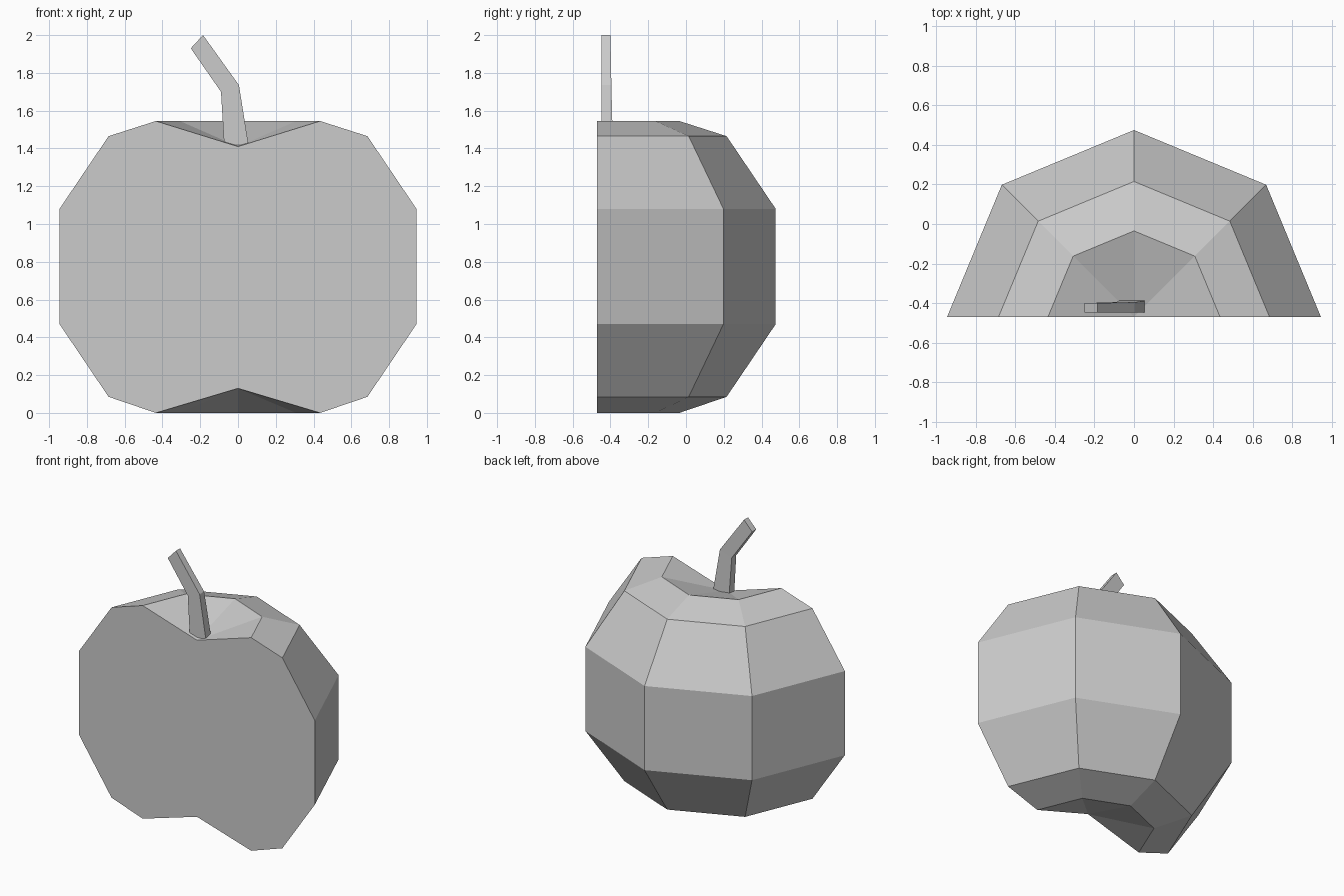
import bpy
import bmesh
from math import pi, cos, sin

cube = bpy.data.objects.get("Cube")
if cube:
    bpy.data.objects.remove(cube, do_unlink=True)

grey = bpy.data.materials.new("plain_grey")
grey.use_nodes = True
colour = (0.6, 0.6, 0.6, 1)
grey.diffuse_color = colour
grey.node_tree.nodes["Principled BSDF"].inputs["Base Color"].default_value = colour


def finish(name, bm):
    bmesh.ops.recalc_face_normals(bm, faces=bm.faces[:])
    mesh = bpy.data.meshes.new(name)
    bm.to_mesh(mesh)
    bm.free()
    mesh.materials.append(grey)
    obj = bpy.data.objects.new(name, mesh)
    bpy.context.collection.objects.link(obj)
    return obj


# Halved fruit: a dimpled profile turned through half an octagon
CUT_Y = -0.47
SEGMENTS = 4
profile = [(0.435, 0), (0.685, 0.085), (0.945, 0.47),
           (0.945, 1.08), (0.685, 1.465), (0.435, 1.545)]
bm = bmesh.new()
base = bm.verts.new((0, CUT_Y, 0.13))
crown = bm.verts.new((0, CUT_Y, 1.41))
ribs = []
for i in range(SEGMENTS + 1):
    a = pi * i / SEGMENTS
    ribs.append([bm.verts.new((r * cos(a), CUT_Y + r * sin(a), z))
                 for r, z in profile])
for left, right in zip(ribs, ribs[1:]):
    bm.faces.new((base, left[0], right[0]))
    bm.faces.new((crown, left[-1], right[-1]))
    for j in range(len(profile) - 1):
        bm.faces.new((left[j], left[j + 1], right[j + 1], right[j]))
# Flat cut face
bm.faces.new([base] + ribs[0] + [crown] + ribs[-1][::-1])
finish("apple_half", bm)

# Bent stem: four-sided, tapering upwards; each row is left, right, back
stem_rows = [((-0.073, 1.41), (0.057, 1.41), -0.387),
             ((-0.09, 1.70), (0.005, 1.735), -0.395),
             ((-0.25, 1.93), (-0.185, 2.0), -0.40)]
STEM_FRONT = -0.447
bm = bmesh.new()
rings = []
for (lx, lz), (rx, rz), back in stem_rows:
    rings.append([bm.verts.new(p) for p in (
        (lx, STEM_FRONT, lz), (rx, STEM_FRONT, rz),
        (rx, back, rz), (lx, back, lz))])
for low, high in zip(rings, rings[1:]):
    for k in range(4):
        n = (k + 1) % 4
        bm.faces.new((low[k], low[n], high[n], high[k]))
bm.faces.new(rings[0])
bm.faces.new(rings[-1])
finish("stem", bm)
